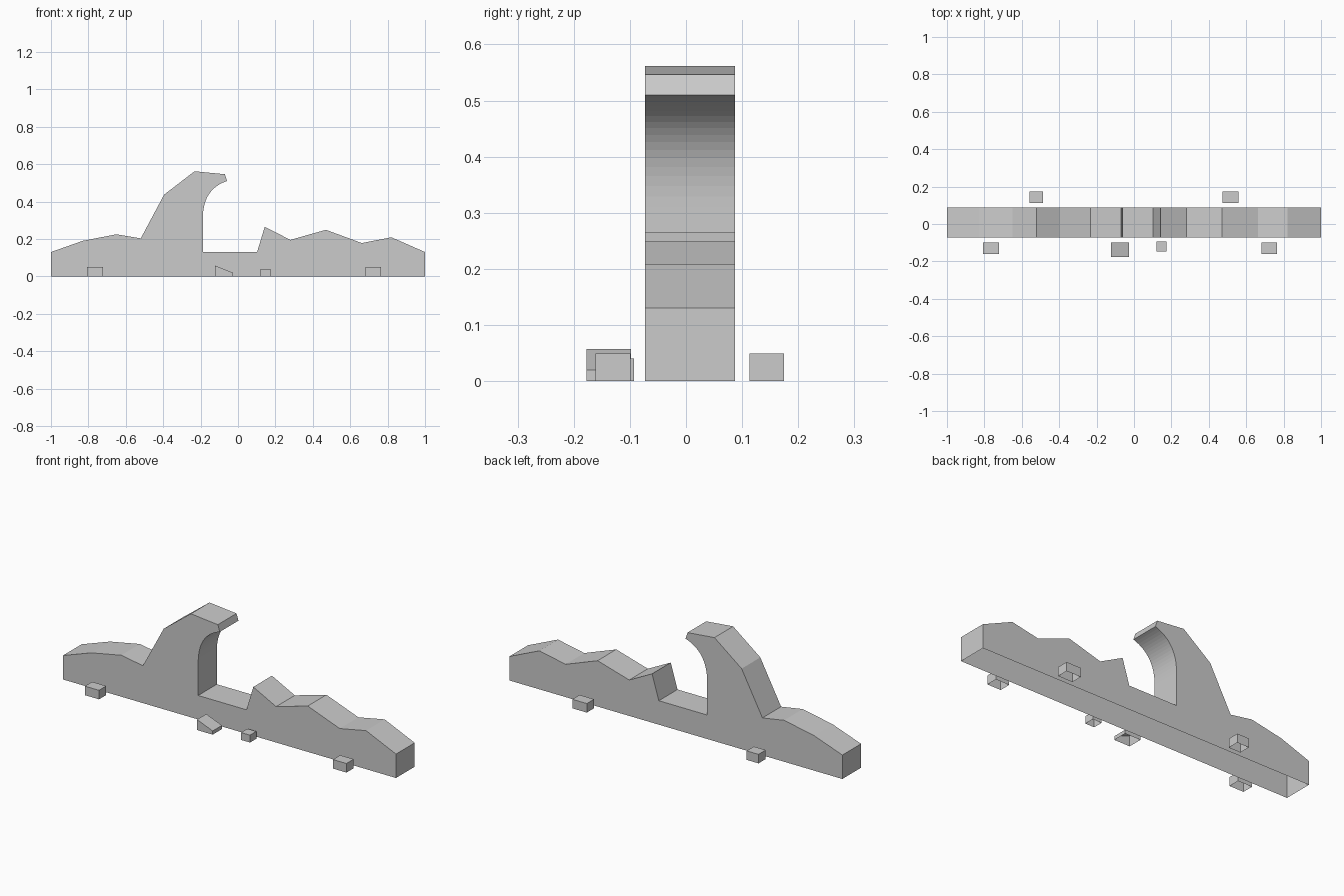
import bpy, bmesh

if "Cube" in bpy.data.objects:
    bpy.data.objects.remove(bpy.data.objects["Cube"])

grey = bpy.data.materials.new("plain grey")
grey.diffuse_color = (0.6, 0.6, 0.6, 1)
grey.use_nodes = True
grey.node_tree.nodes["Principled BSDF"].inputs["Base Color"].default_value = grey.diffuse_color


def extrude_profile(name, pts, y0, y1):
    """Extrude an x-z outline along y. The base edge (last to first) stays open."""
    bm = bmesh.new()
    front = [bm.verts.new((x, y0, z)) for x, z in pts]
    back = [bm.verts.new((x, y1, z)) for x, z in pts]
    bm.faces.new(front)
    bm.faces.new(back[::-1])
    for i in range(len(pts) - 1):
        bm.faces.new((front[i], back[i], back[i + 1], front[i + 1]))
    bmesh.ops.recalc_face_normals(bm, faces=bm.faces)
    me = bpy.data.meshes.new(name)
    bm.to_mesh(me)
    bm.free()
    me.materials.append(grey)
    ob = bpy.data.objects.new(name, me)
    bpy.context.collection.objects.link(ob)
    return ob


def curve(a, b, c, n):
    """Points of a quadratic curve from a to c with control b."""
    return [tuple((1 - t) ** 2 * p + 2 * t * (1 - t) * q + t * t * r
                  for p, q, r in zip(a, b, c))
            for t in (i / n for i in range(n + 1))]


# Ridge wall with the overhanging crest and low peaks
left = [(-1, 0), (-1, 0.13), (-0.83, 0.19), (-0.65, 0.225), (-0.52, 0.203),
        (-0.395, 0.437), (-0.232, 0.562), (-0.07, 0.546)]
overhang = curve((-0.058, 0.51), (-0.188, 0.468), (-0.188, 0.31), 16)
right = [(-0.188, 0.13), (0.102, 0.13), (0.143, 0.265), (0.28, 0.195),
         (0.47, 0.249), (0.662, 0.178), (0.82, 0.209), (1, 0.13), (1, 0)]
extrude_profile("ridge_wall", left + overhang + right, -0.073, 0.087)

# Loose stones on both sides: x0, x1, y0, y1, height left, height right
stones = [(-0.807, -0.722, -0.161, -0.099, 0.049, 0.049),
          (-0.122, -0.028, -0.177, -0.098, 0.057, 0.02),
          (0.121, 0.175, -0.147, -0.093, 0.04, 0.04),
          (0.683, 0.764, -0.161, -0.099, 0.049, 0.049),
          (-0.558, -0.487, 0.113, 0.175, 0.049, 0.049),
          (0.473, 0.56, 0.113, 0.175, 0.049, 0.049)]
for i, (x0, x1, y0, y1, za, zb) in enumerate(stones):
    extrude_profile(f"stone_{i + 1}", [(x0, 0), (x0, za), (x1, zb), (x1, 0)], y0, y1)
